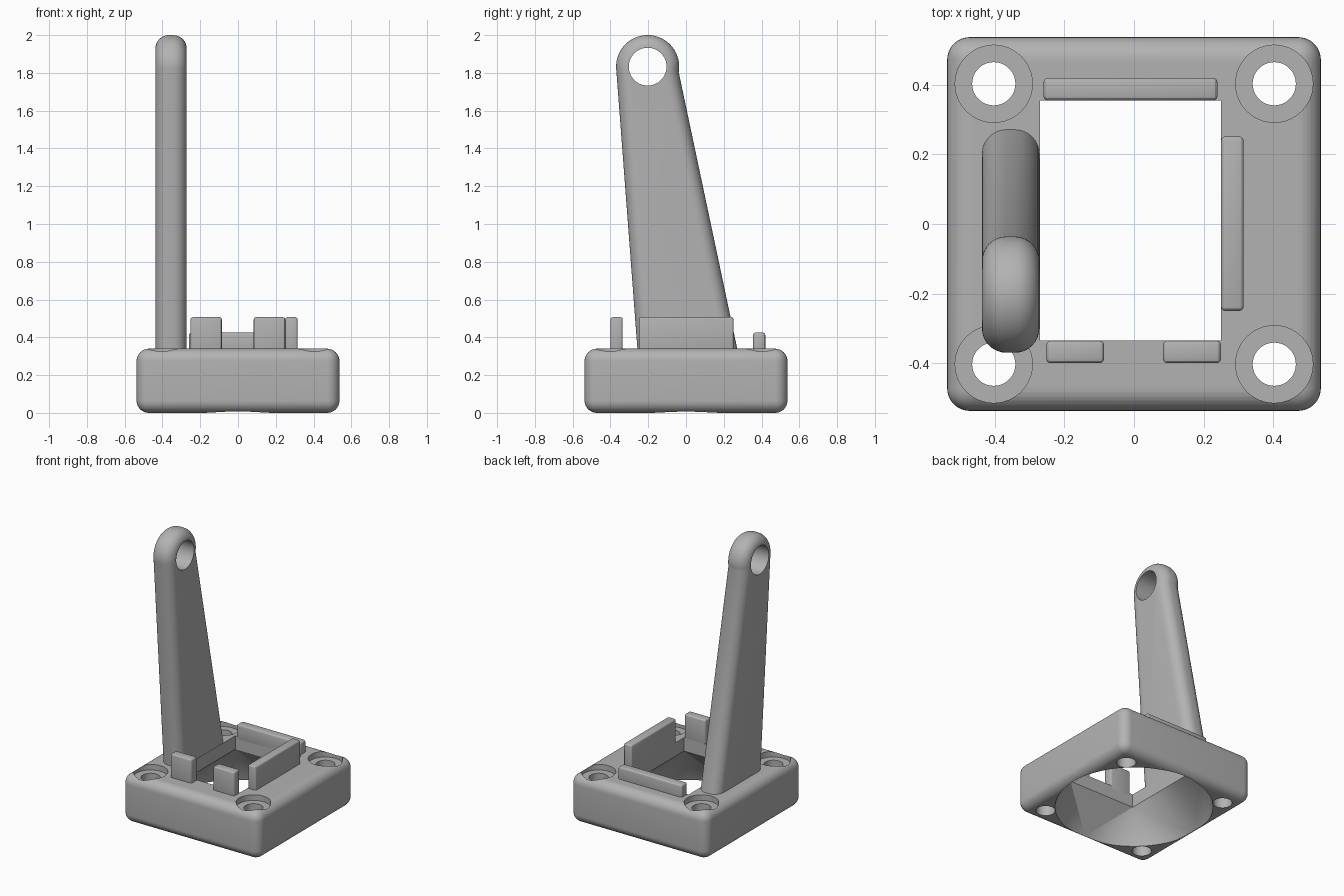
import bpy, bmesh, math
from mathutils import Matrix, Vector

cube = bpy.data.objects.get("Cube")
if cube:
    bpy.data.objects.remove(cube, do_unlink=True)

GREY = (0.45, 0.45, 0.45, 1)
mat = bpy.data.materials.new("plain grey")
mat.use_nodes = True
mat.diffuse_color = GREY
mat.node_tree.nodes["Principled BSDF"].inputs["Base Color"].default_value = GREY

BASE_TOP = 0.34
OPENING = (-0.27, 0.25, -0.335, 0.355)   # x range, y range of the upper opening


def finish(name, bm):
    bmesh.ops.recalc_face_normals(bm, faces=bm.faces)
    mesh = bpy.data.meshes.new(name)
    bm.to_mesh(mesh)
    bm.free()
    mesh.materials.append(mat)
    obj = bpy.data.objects.new(name, mesh)
    bpy.context.collection.objects.link(obj)
    return obj


def rounded_box(name, xs, ys, zs, radius, segments):
    bm = bmesh.new()
    size = [b - a for a, b in (xs, ys, zs)]
    mid = [(a + b) / 2 for a, b in (xs, ys, zs)]
    bmesh.ops.create_cube(bm, size=1, matrix=Matrix.Translation(mid) @ Matrix.Diagonal((*size, 1)))
    if radius:
        bmesh.ops.bevel(bm, geom=bm.edges[:], offset=radius, segments=segments,
                        profile=0.5, affect='EDGES')
    return finish(name, bm)


def cylinder(name, centre, radius, depth, axis='Z'):
    bm = bmesh.new()
    turn = Matrix.Rotation(math.pi / 2, 4, 'Y') if axis == 'X' else Matrix()
    bmesh.ops.create_cone(bm, cap_ends=True, segments=64, radius1=radius, radius2=radius,
                          depth=depth, matrix=Matrix.Translation(centre) @ turn)
    return finish(name, bm)


def activate(obj):
    bpy.ops.object.select_all(action='DESELECT')
    obj.select_set(True)
    bpy.context.view_layer.objects.active = obj


def cut(obj, cutter):
    cutter.hide_render = True
    mod = obj.modifiers.new("cut", 'BOOLEAN')
    mod.operation = 'DIFFERENCE'
    mod.solver = 'EXACT'
    mod.object = cutter
    activate(obj)
    bpy.ops.object.modifier_apply(modifier=mod.name)
    bpy.data.objects.remove(cutter, do_unlink=True)


def smooth(obj):
    activate(obj)
    bpy.ops.object.shade_smooth_by_angle(angle=math.radians(25))


def duct_cutter():
    """Hull from the round inlet to the rectangular outlet, then straight up."""
    x0, x1, y0, y1 = OPENING
    bm = bmesh.new()
    for z in (-0.02, 0.0):
        for i in range(96):
            a = math.tau * i / 96
            bm.verts.new((0.507 * math.cos(a), 0.507 * math.sin(a), z))
    for x in (x0, x1):
        for y in (y0, y1):
            bm.verts.new((x, y, 0.245))
    bmesh.ops.convex_hull(bm, input=bm.verts[:])
    return finish("duct_cutter", bm)


# Base block with duct, opening and four counterbored screw holes
base = rounded_box("base", (-0.537, 0.537), (-0.537, 0.537), (0, BASE_TOP), 0.065, 8)
cut(base, duct_cutter())
cut(base, rounded_box("opening_cutter", OPENING[:2], OPENING[2:], (0.1, 0.5), 0, 1))
for sx in (-1, 1):
    for sy in (-1, 1):
        x, y = sx * 0.403, sy * 0.403
        cut(base, cylinder("screw_cutter", (x, y, 0.2), 0.062, 1))
        cut(base, cylinder("counterbore_cutter", (x, y, BASE_TOP + 0.06), 0.111, 0.2))
smooth(base)

# Tapered arm with a round eye at the tip
EYE_Y, EYE_Z, EYE_R = -0.203, 1.833, 0.167
ARM_X = (-0.437, -0.272)
FOOT = BASE_TOP - 0.004
bm = bmesh.new()
outline = [(-0.257, FOOT), (0.272, FOOT)]
for i in range(41):
    a = math.radians(-10 + 197 * i / 40)
    outline.append((EYE_Y + EYE_R * math.cos(a), EYE_Z + EYE_R * math.sin(a)))
side = bm.faces.new([bm.verts.new((ARM_X[0], y, z)) for y, z in outline])
extruded = bmesh.ops.extrude_face_region(bm, geom=[side])
bmesh.ops.translate(bm, vec=Vector((ARM_X[1] - ARM_X[0], 0, 0)),
                    verts=[v for v in extruded["geom"] if isinstance(v, bmesh.types.BMVert)])
bmesh.ops.recalc_face_normals(bm, faces=bm.faces)
rim = [e for e in bm.edges
       if abs(e.verts[0].co.x - e.verts[1].co.x) < 1e-4
       and max(v.co.z for v in e.verts) > FOOT + 0.01]
bmesh.ops.bevel(bm, geom=rim, offset=0.07, segments=8, profile=0.5, affect='EDGES')
arm = finish("arm", bm)
cut(arm, cylinder("eye_cutter", (-0.35, EYE_Y, EYE_Z), 0.1, 0.6, 'X'))
smooth(arm)

# Retaining walls and posts around the opening
RAILS = {
    "back_rail": ((-0.26, 0.24), (0.355, 0.42), 0.425),
    "left_wall": ((0.25, 0.315), (-0.25, 0.252), 0.507),
    "front_left_post": ((0.083, 0.25), (-0.4, -0.335), 0.507),
    "front_right_post": ((-0.252, -0.086), (-0.4, -0.335), 0.507),
}
for name, (xs, ys, top) in RAILS.items():
    smooth(rounded_box(name, xs, ys, (BASE_TOP - 0.03, top), 0.013, 3))
